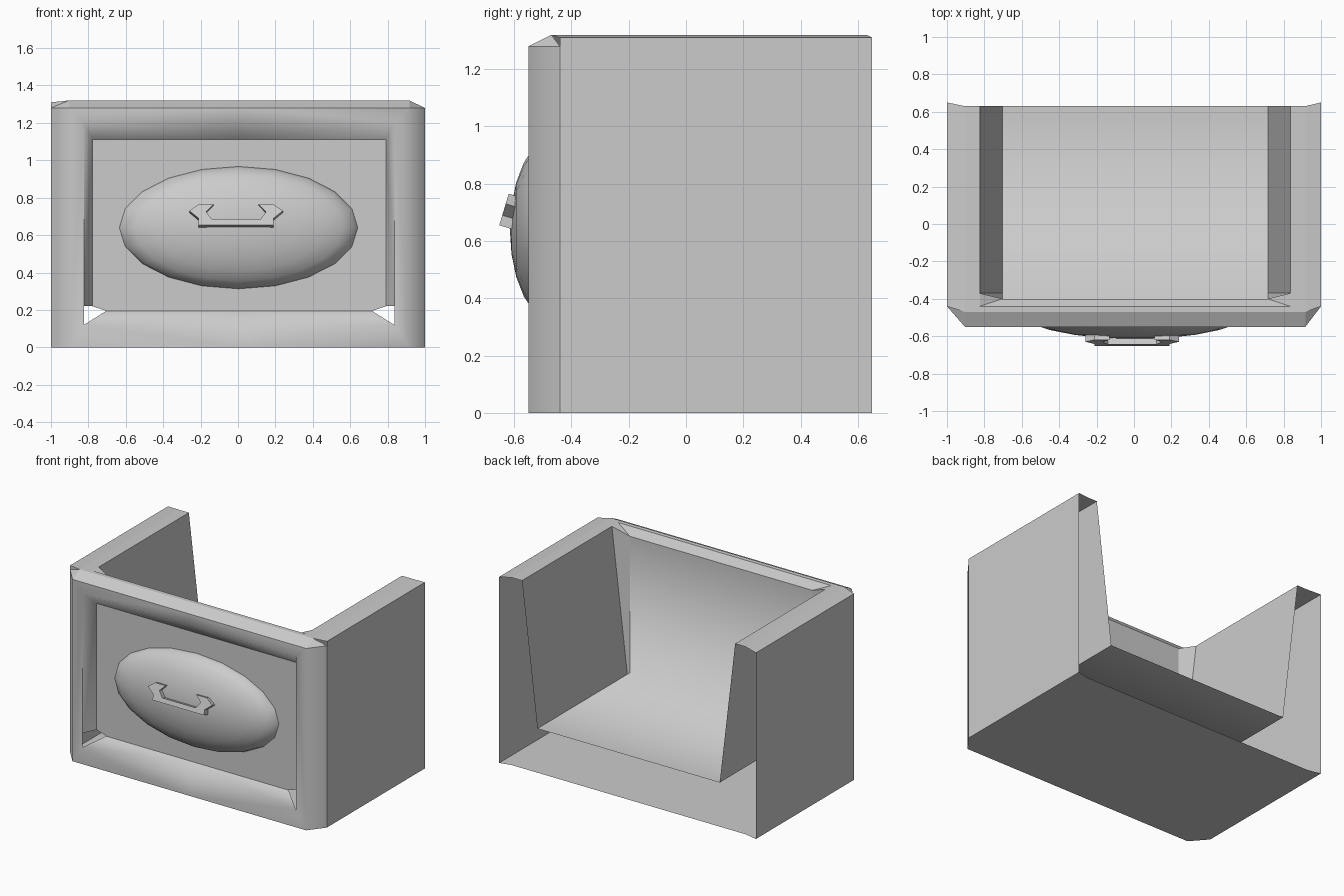
import bpy, bmesh, math
from mathutils import Vector, Matrix

if "Cube" in bpy.data.objects:
    bpy.data.objects.remove(bpy.data.objects["Cube"])

OFF = 0.006  # the inner parts sit slightly right of centre


def finish(name, bm, smooth=None):
    me = bpy.data.meshes.new(name)
    bm.to_mesh(me)
    bm.free()
    ob = bpy.data.objects.new(name, me)
    bpy.context.collection.objects.link(ob)
    if smooth:
        bpy.ops.object.select_all(action='DESELECT')
        ob.select_set(True)
        bpy.context.view_layer.objects.active = ob
        bpy.ops.object.shade_smooth_by_angle(angle=math.radians(smooth))
    return ob


def surf(name, polys, mirror=False, smooth=None):
    """Open surface from (facing, points) pairs, optionally mirrored in x."""
    bm = bmesh.new()
    for s in ((1, -1) if mirror else (1,)):
        for facing, pts in polys:
            d = Vector((facing[0] * s, facing[1], facing[2]))
            vs = []
            for x, y, z in pts:
                x *= s
                vs.append(bm.verts.new((x + (OFF if abs(x) < 0.99 else 0), y, z)))
            f = bm.faces.new(vs)
            f.normal_update()
            if f.normal.dot(d) < 0:
                f.normal_flip()
    bmesh.ops.remove_doubles(bm, verts=bm.verts, dist=1e-4)
    return finish(name, bm, smooth)


F, U, D = (0, -1, 0), (0, 0, 1), (0, 0, -1)
XC, XI, XP = 0.91, 0.83, 0.785      # chamfer, frame opening, recessed panel
YF, YP = -0.55, -0.46               # front plane, panel plane
ZT, ZO, ZQ, ZB, ZL = 1.28, 1.20, 1.11, 0.12, 0.195

# front frame: chamfered posts, rails and slopes into the recess
surf("front_frame", [
    (F, [(1, -0.44, 0), (XC, YF, 0), (XC, YF, ZT), (1, -0.44, ZT)]),
    (F, [(XC, YF, 0), (XI, YF, ZB), (XI, YF, ZO), (XC, YF, ZT)]),
    (F, [(XI, YF, ZO), (XC, YF, ZT), (0, YF, ZT), (0, YF, ZO)]),
    (F, [(XI, YF, ZB), (XC, YF, 0), (0, YF, 0), (0, YF, ZB)]),
    (F, [(XI, YF, 0.22), (XP, YP, 0.22), (XP, YP, ZQ), (XI, YF, ZO)]),
    (D, [(XI, YF, ZO), (XP, YP, ZQ), (0, YP, ZQ), (0, YF, ZO)]),
    (U, [(XI, YF, ZB), (0.71, YP, ZL), (0, YP, ZL), (0, YF, ZB)]),
], mirror=True, smooth=75)

# recessed front panel
surf("front_panel", [(F, [(0, YP, ZL), (0.71, YP, ZL), (XP, YP, 0.22), (XP, YP, ZQ), (0, YP, ZQ)])],
     mirror=True)

# outer side walls
surf("side_wall", [((1, 0, 0), [(1, -0.44, 0), (1, 0.65, 0), (1, 0.65, 1.31), (1, -0.44, 1.31)])],
     mirror=True)

# base plate
surf("base_plate", [
    (D, [(0, YF, 0), (XC, YF, 0), (1, -0.44, 0), (1, 0.65, 0), (XC, 0.63, 0), (0, 0.63, 0)]),
], mirror=True)

# top rim: side ledges, front bevel, rolled inner lip
surf("top_rim", [
    (U, [(1, -0.44, 1.31), (1, 0.65, 1.31), (XC, 0.63, 1.32), (XC, -0.47, 1.32)]),
    (U, [(XC, -0.47, 1.32), (XC, 0.63, 1.32), (XI, 0.63, 1.32), (XI, -0.37, 1.32), (XI, -0.44, 1.32)]),
    (U, [(XC, -0.47, 1.32), (XI, -0.44, 1.32), (0, -0.44, 1.32), (0, -0.47, 1.32)]),
    (F, [(XC, YF, ZT), (XC, -0.47, 1.32), (0, -0.47, 1.32), (0, YF, ZT)]),
    (F, [(XC, YF, ZT), (1, -0.44, ZT), (XC, -0.47, 1.32)]),
    (U, [(XI, -0.44, 1.32), (XI, -0.37, 1.32), (0.71, -0.40, 1.27)]),
    (U, [(XI, -0.44, 1.32), (0.71, -0.40, 1.27), (0, -0.40, 1.27), (0, -0.44, 1.32)]),
], mirror=True)
# corner filler, present on the left only
surf("rim_corner", [((-1, -1, 0), [(-1, -0.44, ZT), (-1, -0.44, 1.31), (-XC, -0.47, 1.32)])])

# inner liner: leaning sides, front wall and floor
surf("liner_side", [
    ((-1, 0, 0), [(XI, 0.63, 1.32), (XI, -0.37, 1.32), (0.71, -0.37, 0.31), (0.71, 0.63, 0.31)]),
    ((0, 1, 0), [(XI, -0.37, 1.32), (0.71, -0.40, 1.27), (0.71, -0.40, 0.31), (0.71, -0.37, 0.31)]),
], mirror=True)
surf("liner_floor", [
    ((0, 1, 0), [(0.71, -0.40, 1.27), (0, -0.40, 1.27), (0, -0.40, 0.31), (0.71, -0.40, 0.31)]),
    (U, [(0.71, -0.40, 0.31), (0, -0.40, 0.31), (0, 0.63, 0.31), (0.71, 0.63, 0.31)]),
], mirror=True, smooth=100)

# oval boss on the panel
bm = bmesh.new()
bmesh.ops.create_uvsphere(bm, u_segments=20, v_segments=12, radius=1)
bm.transform(Matrix.Translation((0.003, -0.449, 0.64)) @ Matrix.Diagonal((0.643, 0.166, 0.33, 1))
             @ Matrix.Rotation(math.pi / 2, 4, 'X'))
bmesh.ops.bisect_plane(bm, geom=bm.verts[:] + bm.edges[:] + bm.faces[:],
                       plane_co=(0, -0.448, 0), plane_no=(0, 1, 0), clear_outer=True)
finish("oval_boss", bm, 40)

# tilted hooked handle on the boss
half = [(0, 0.655), (0.2, 0.655), (0.2, 0.69), (0.25, 0.73), (0.2, 0.765), (0.12, 0.765),
        (0.16, 0.725), (0.13, 0.685)]
outline = half + [(0, 0.685)] + [(-x, z) for x, z in reversed(half[1:])]
bm = bmesh.new()
face = bm.faces.new([bm.verts.new((x - 0.01, -0.652 + (z - 0.655) * 0.3, z)) for x, z in outline])
ext = bmesh.ops.extrude_face_region(bm, geom=[face], use_keep_orig=True)
bmesh.ops.translate(bm, vec=(0, 0.05, -0.015),
                    verts=[v for v in ext["geom"] if isinstance(v, bmesh.types.BMVert)])
bmesh.ops.recalc_face_normals(bm, faces=bm.faces)
finish("handle", bm)
